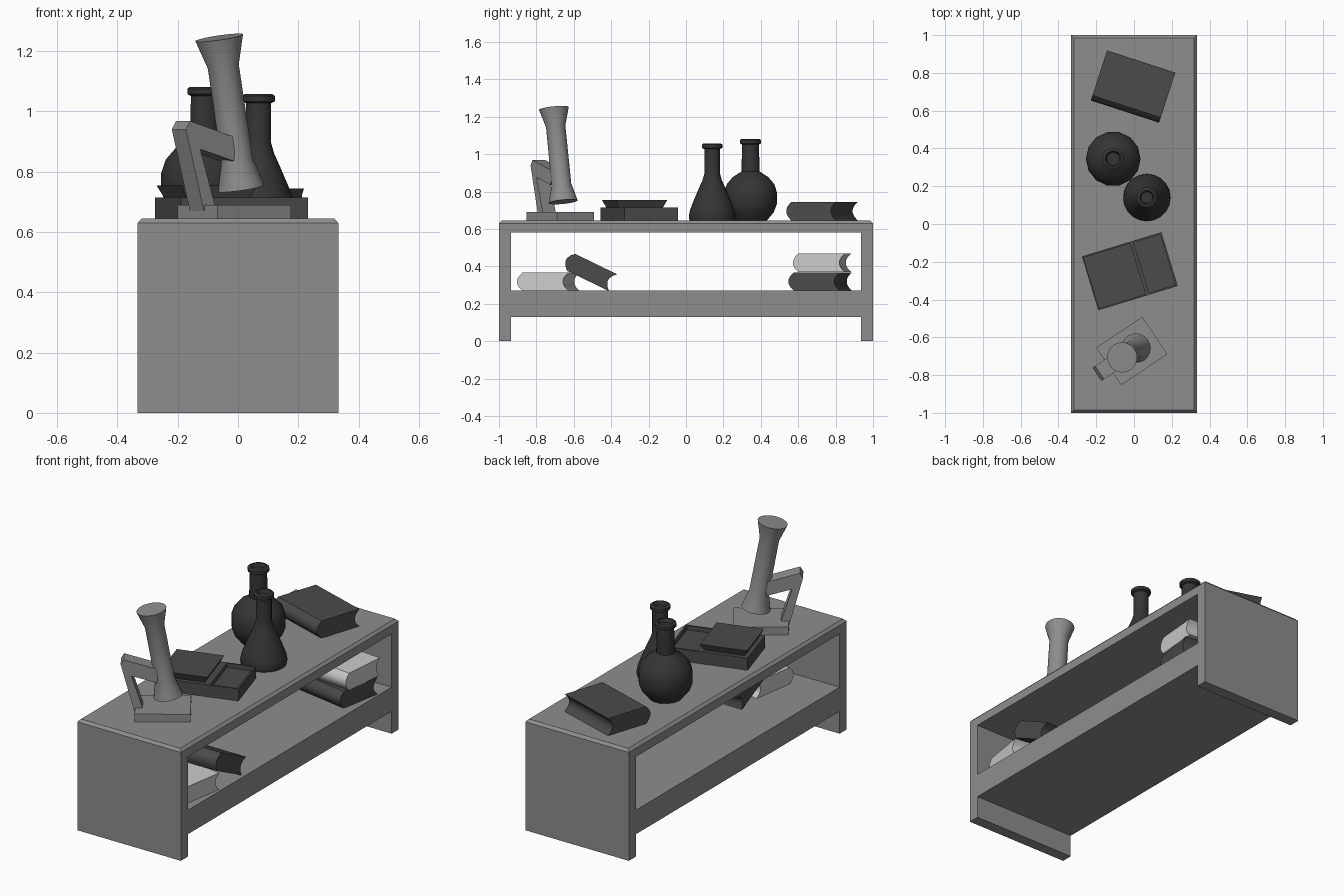
import bpy, bmesh, math
from mathutils import Matrix, Vector

if "Cube" in bpy.data.objects:
    bpy.data.objects.remove(bpy.data.objects["Cube"])


def material(name, g):
    m = bpy.data.materials.new(name)
    m.diffuse_color = (g, g, g, 1)
    m.use_nodes = True
    m.node_tree.nodes["Principled BSDF"].inputs["Base Color"].default_value = m.diffuse_color
    return m


MID = material("mid_grey", 0.27)
DARK = material("dark_grey", 0.07)
GLASS = material("glass_dark", 0.035)
LIGHT = material("light_grey", 0.6)


def finish(bm, name, mat, matrix=Matrix(), smooth=None):
    bmesh.ops.recalc_face_normals(bm, faces=bm.faces)
    me = bpy.data.meshes.new(name)
    bm.to_mesh(me)
    bm.free()
    ob = bpy.data.objects.new(name, me)
    bpy.context.collection.objects.link(ob)
    ob.matrix_world = matrix
    me.materials.append(mat)
    if smooth:
        bpy.ops.object.select_all(action='DESELECT')
        ob.select_set(True)
        bpy.context.view_layer.objects.active = ob
        bpy.ops.object.shade_smooth_by_angle(angle=math.radians(smooth))
    return ob


def place(x, y, z, yaw=0, tilt=0):
    return (Matrix.Translation((x, y, z)) @ Matrix.Rotation(math.radians(yaw), 4, 'Z')
            @ Matrix.Rotation(math.radians(tilt), 4, 'X'))


def cube(bm, lo, hi):
    lo, hi = Vector(lo), Vector(hi)
    size = hi - lo
    return bmesh.ops.create_cube(bm, size=1, matrix=Matrix.Translation((lo + hi) / 2)
                                 @ Matrix.Diagonal((*size, 1)))['verts']


def box(name, lo, hi, mat, matrix=Matrix()):
    bm = bmesh.new()
    cube(bm, lo, hi)
    return finish(bm, name, mat, matrix)


def prism(name, pts, half, mat, matrix, axis='X', smooth=None):
    """Extrude a (horizontal, z) profile by +-half along the given local axis."""
    bm = bmesh.new()
    at = (lambda p, w: (w, p[0], p[1])) if axis == 'X' else (lambda p, w: (p[0], w, p[1]))
    f = bm.faces.new([bm.verts.new(at(p, -half)) for p in pts])
    ext = bmesh.ops.extrude_face_region(bm, geom=[f], use_keep_orig=True)
    move = Vector(at((0, 0), 2 * half))
    for v in ext['geom']:
        if isinstance(v, bmesh.types.BMVert):
            v.co += move
    return finish(bm, name, mat, matrix, smooth)


def lathe(name, pts, segs, mat, matrix):
    """Revolve an (r, z) profile around z and cap both ends."""
    bm = bmesh.new()
    rings = [[bm.verts.new((r * math.cos(a), r * math.sin(a), z))
              for a in (2 * math.pi * i / segs for i in range(segs))] for r, z in pts]
    for a, b in zip(rings, rings[1:]):
        for i in range(segs):
            j = (i + 1) % segs
            bm.faces.new((a[i], a[j], b[j], b[i]))
    bm.faces.new(rings[0])
    bm.faces.new(rings[-1])
    return finish(bm, name, mat, matrix, 40)


# Bench: one extruded frame outline, an opening and a chamfered top
TOP = 0.645
prism("bench_shelf", [(-.935, .13), (.935, .13), (.935, .27), (-.935, .27)], .333, MID, Matrix())
for name, y in (("front_end_panel", -1), ("back_end_panel", .935)):
    box(name, (-.333, y, 0), (.333, y + .065, .58), MID)
bm = bmesh.new()
cube(bm, (-.333, -1, .58), (.333, 1, TOP))
for v in bm.verts:
    if v.co.z > .6:
        v.co.z = .63
upper = max(bm.faces, key=lambda f: f.calc_center_median().z)
bmesh.ops.inset_region(bm, faces=[upper], thickness=.02, depth=.015)
finish(bm, "bench_top", MID)

# Microscope: base, bent arm and flared tilted tube
scope = place(-.012, -.672, 0, 34)
box("microscope_base", (-.147, -.119, TOP), (.147, .119, .69), MID, scope)
prism("microscope_arm", [(-.15, .67), (-.222, .94), (-.205, .968), (-.023, .913),
                         (-.03, .835), (-.165, .875), (-.10, .67)], .042, MID, scope, 'Y')
tube = scope @ Matrix.Translation((.027, 0, .745)) @ Matrix.Rotation(math.radians(-10), 4, 'Y')
lathe("microscope_tube", [(.078, 0), (.053, .095), (.052, .41), (.08, .507)], 28, MID, tube)

# Specimen case: tray with recessed compartment and flared lid
case = place(-.022, -.25, TOP, 17)
bm = bmesh.new()
cube(bm, (-.22, -.149, 0), (.053, .149, .07))
finish(bm, "case_body", DARK, case)
bm = bmesh.new()
cube(bm, (.053, -.149, 0), (.22, .149, .07))
upper = max(bm.faces, key=lambda f: f.calc_center_median().z)
bmesh.ops.inset_region(bm, faces=[upper], thickness=.014)
bmesh.ops.inset_region(bm, faces=[upper], thickness=.0, depth=-.025)
finish(bm, "case_compartment", DARK, case)
bm = bmesh.new()
for v in cube(bm, (-.216, -.143, .07), (.046, .143, .11)):
    if v.co.z < .09:
        v.co.x += .02 if v.co.x < -.1 else -.02
        v.co.y *= .87
finish(bm, "case_lid", DARK, case)


# Flasks: body profile plus a shared rolled lip and shallow mouth
def flask(name, body, neck, h, segs, x, y):
    lip = [(neck, h - .03), (neck + .012, h - .024), (neck + .012, h - .006),
           (neck + .004, h), (neck - .004, h), (neck - .012, h - .02)]
    lathe(name, body + lip, segs, GLASS, place(x, y, TOP))


flask("conical_flask", [(.121, 0), (.125, .02), (.119, .055), (.1, .105), (.07, .175),
                        (.052, .215), (.042, .25)], .042, .412, 20, .068, .14)
flask("round_flask", [(.09, 0), (.128, .045), (.145, .09), (.145, .15), (.13, .195),
                      (.098, .232), (.05, .262)], .046, .436, 14, -.11, .345)


# Books: rounded spine at -y, hollow fore-edge at +y
def book(name, mat, h, *pos):
    arc = [-1, -.6, -.2, .2, .6, 1]
    spine = [(-.11 - .03 * (1 - t * t), t * h / 2) for t in arc]
    fore = [(.14 - .03 * (1 - t * t), t * h / 2) for t in reversed(arc)]
    prism(name, spine + fore, .19, mat, place(*pos), smooth=35)


book("top_book", DARK, .1, -.005, .727, TOP + .05, -18)
book("stack_lower_book", DARK, .098, .11, .717, .319, -10)
book("stack_upper_book", LIGHT, .1, .115, .727, .419, -5)
book("flat_book", LIGHT, .096, .11, -.737, .318, -9)
book("leaning_book", DARK, .1, .12, -.516, .374, 0, -26)
